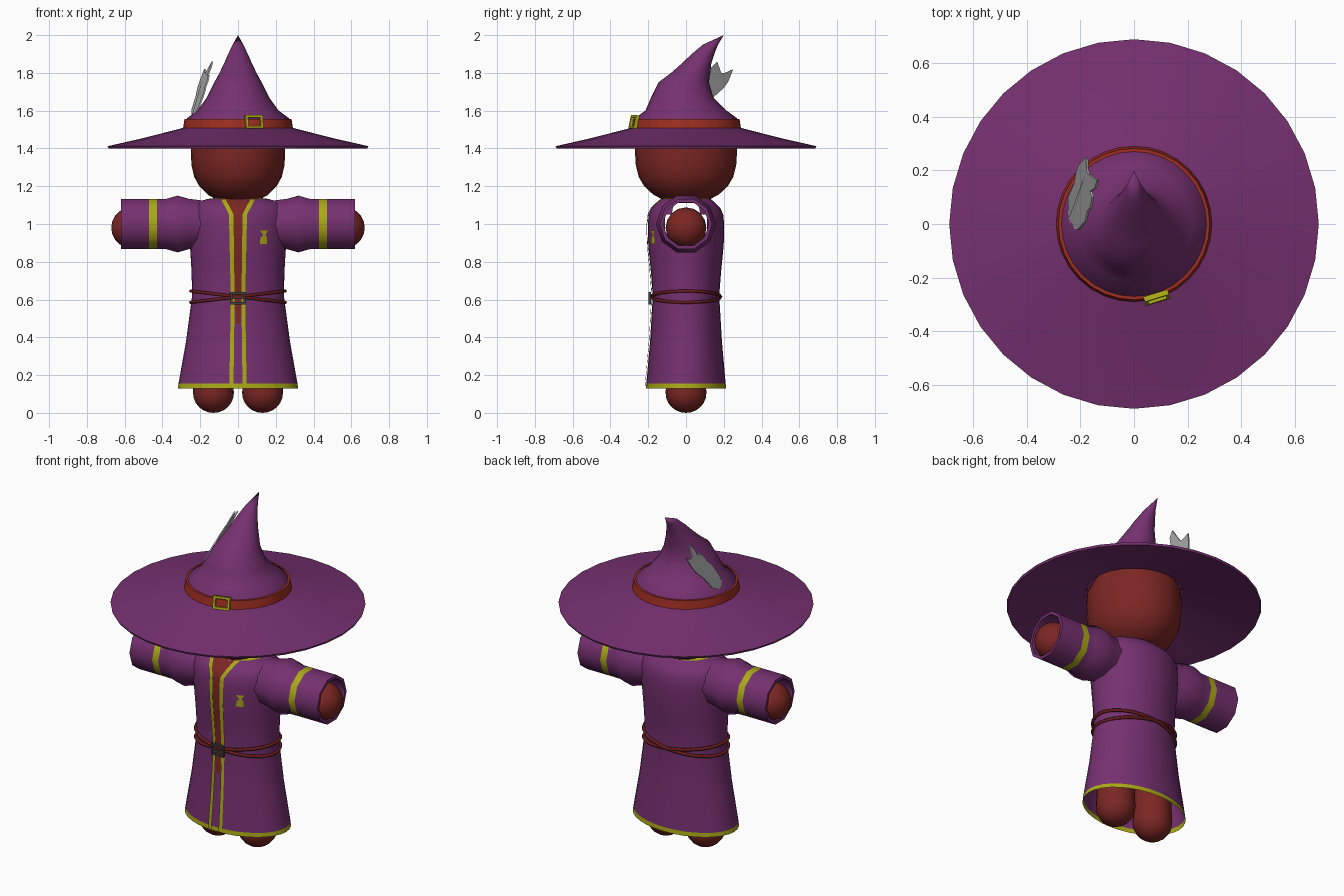
import bpy, bmesh, math
from mathutils import Matrix, Vector

if "Cube" in bpy.data.objects:
    bpy.data.objects.remove(bpy.data.objects["Cube"])


def material(name, rgb):
    m = bpy.data.materials.new(name)
    m.diffuse_color = (*rgb, 1)
    m.use_nodes = True
    m.node_tree.nodes["Principled BSDF"].inputs["Base Color"].default_value = m.diffuse_color
    return m


PURPLE = material("purple_cloth", (0.18, 0.03, 0.162))
YELLOW = material("yellow_trim", (0.40, 0.40, 0.008))
SKIN = material("red_brown_body", (0.20, 0.020, 0.017))
BAND = material("red_band", (0.34, 0.027, 0.015))
ROPE = material("dark_red_rope", (0.15, 0.012, 0.012))
GREY = material("grey_feather", (0.42, 0.42, 0.42))
DARK = material("dark_metal", (0.05, 0.05, 0.05))


def finish(name, bm, mats, angle=40, recalc=True):
    if recalc:
        bmesh.ops.recalc_face_normals(bm, faces=bm.faces)
    me = bpy.data.meshes.new(name)
    bm.to_mesh(me)
    bm.free()
    for m in mats:
        me.materials.append(m)
    ob = bpy.data.objects.new(name, me)
    bpy.context.collection.objects.link(ob)
    bpy.ops.object.select_all(action='DESELECT')
    ob.select_set(True)
    bpy.context.view_layer.objects.active = ob
    bpy.ops.object.shade_smooth_by_angle(angle=math.radians(angle))
    return ob


def loft(name, rings, n, mats, accent=(), xf=None, angle=40, cap=(False, False), hole=None):
    """Skin elliptical rings (z, centre y, rx, ry); bands listed in accent use mats[1]."""
    bm = bmesh.new()
    rows = []
    for z, cy, rx, ry in rings:
        if rx == 0:
            rows.append([bm.verts.new((0, cy, z))] * n)
            continue
        rows.append([bm.verts.new((rx * math.sin(2 * math.pi * i / n),
                                   cy - ry * math.cos(2 * math.pi * i / n), z)) for i in range(n)])
    for k, (a, b) in enumerate(zip(rows, rows[1:])):
        for i in range(n):
            j = (i + 1) % n
            vs = list(dict.fromkeys((a[i], a[j], b[j], b[i])))
            if hole and all(hole(v.co) for v in vs):
                continue
            bm.faces.new(vs).material_index = int(k in accent)
    if cap[0]:
        bm.faces.new(rows[0])
    if cap[1]:
        bm.faces.new(rows[-1])
    if xf:
        bm.transform(xf)
    return finish(name, bm, mats, angle)


# Hat: brim underside, rim, crown bending backwards
hat = [(1.495, 0, .265, .265), (1.40, 0, .685, .685), (1.412, 0, .69, .69), (1.455, 0, .50, .50),
       (1.512, 0, .278, .278), (1.56, 0, .27, .27), (1.60, 0, .215, .215), (1.67, -.02, .165, .165),
       (1.75, -.012, .125, .133), (1.80, .025, .098, .104), (1.85, .056, .074, .078),
       (1.90, .09, .052, .06), (1.95, .13, .028, .04), (2.0, .20, 0, 0)]
loft("hat", hat, 32, [PURPLE], angle=50)
loft("hat_band", [(1.507, 0, .275, .275), (1.507, 0, .291, .291), (1.557, 0, .283, .283),
                  (1.557, 0, .262, .262)], 32, [BAND])

# Head: rounded block tucked in the hat
head = [(1.11, .055), (1.13, .115), (1.155, .16), (1.20, .205), (1.25, .232), (1.31, .246),
        (1.38, .25), (1.48, .248), (1.54, .22), (1.57, .15)]
loft("head", [(z, 0, r, r * 1.08) for z, r in head], 24, [SKIN], cap=(True, True))

# Robe body
robe = [(.13, .318, .212), (.155, .315, .210), (.38, .275, .190), (.62, .243, .176), (.75, .246, .186),
        (.85, .252, .196), (.90, .256, .200), (.95, .260, .202), (1.0, .262, .202), (1.05, .262, .197),
        (1.085, .25, .182), (1.115, .22, .152), (1.133, .16, .13), (1.14, .10, .10)]


def robe_size(z):
    for a, b in zip(robe, robe[1:]):
        if z <= b[0]:
            t = max(0, (z - a[0]) / (b[0] - a[0]))
            return a[1] + t * (b[1] - a[1]), a[2] + t * (b[2] - a[2])
    return robe[-1][1:]


def robe_front(x, z):
    rx, ry = robe_size(z)
    return -ry * math.sqrt(max(0, 1 - (x / rx) ** 2))


# armholes keep the sleeves open to the inside
loft("robe", [(z, 0, rx, ry) for z, rx, ry in robe], 32, [PURPLE, YELLOW], (0, len(robe) - 2),
     hole=lambda c: abs(c.x) > .18 and math.hypot(c.y, c.z - 1.0) < .132)

# Sleeves with a shoulder puff, a stripe and a thick cuff
sleeve = [(.18, .13), (.26, .14), (.32, .158), (.38, .14), (.43, .139), (.47, .139),
          (.62, .139), (.62, .121), (.30, .121)]
for side, word in ((1, "right"), (-1, "left")):
    turn = Matrix.Translation((0, 0, 1.0)) @ Matrix.Rotation(side * math.pi / 2, 4, 'Y')
    loft(f"sleeve_{word}", [(x, 0, r, r) for x, r in sleeve], 10, [PURPLE, YELLOW], (4,), turn)

    # Hands and feet
    bm = bmesh.new()
    bmesh.ops.create_uvsphere(bm, u_segments=16, v_segments=10, radius=.108)
    bm.transform(Matrix.Translation((side * .563, 0, .98)) @ Matrix.Rotation(math.pi / 2, 4, 'Y'))
    finish(f"hand_{word}", bm, [SKIN])
    foot = [(.105 - .105 * math.cos(a), .108 * math.sin(a)) for a in (i * math.pi / 12 for i in range(7))]
    foot = [(z, 0, r, r) for z, r in foot] + [(.38, 0, .095, .095)]
    foot[0] = (0, 0, 0, 0)
    loft(f"leg_{word}", foot, 16, [SKIN], xf=Matrix.Translation((side * .13, 0, 0)), cap=(False, True))


def strip(name, path, off, mat, side=1, steps=40):
    """Thin plate on the robe front; path points are (x, z, half width) from top down."""
    bm = bmesh.new()
    top, low = path[0][1], path[-1][1]
    zs = {top + (low - top) * i / steps for i in range(steps + 1)}
    zs |= {p[1] for p in path} | {r[0] for r in robe if low < r[0] < top}
    prev = None
    for z in sorted(zs):
        for a, b in zip(path, path[1:]):
            if b[1] <= z <= a[1]:
                t = (a[1] - z) / (a[1] - b[1])
                x, w = a[0] + t * (b[0] - a[0]), a[2] + t * (b[2] - a[2])
                break
        row = [bm.verts.new((side * u, robe_front(u, z) - off, z)) for u in (x - w, x, x + w)]
        if prev:
            for i in (0, 1):
                f = bm.faces.new((prev[i], prev[i + 1], row[i + 1], row[i]))
                if side < 0:
                    f.normal_flip()
        prev = row
    finish(name, bm, [mat], recalc=False)


# Front opening, trims and chest badge
strip("front_opening", [(0, 1.135, .07), (0, 1.05, .026), (0, .60, .019), (0, .47, .012)], .003, SKIN)
for side, word in ((1, "right"), (-1, "left")):
    strip(f"front_trim_{word}", [(.078, 1.133, .012), (.036, 1.05, .012), (.028, .60, .010),
                                 (.035, .135, .011)], .007, YELLOW, side)
strip("badge_top", [(.137, .965, .021), (.139, .945, .007), (.139, .932, .011)], .006, YELLOW, steps=6)
strip("badge_base", [(.137, .932, .018), (.134, .895, .018)], .006, YELLOW, steps=4)

# Two tilted ropes crossing at front and back
for side, word in ((1, "first"), (-1, "second")):
    bm = bmesh.new()
    n, m = 32, 6
    rows = []
    for i in range(n):
        a = 2 * math.pi * i / n
        ring = []
        for k in range(m):
            b = 2 * math.pi * k / m
            d = .009 * math.cos(b)
            ring.append(bm.verts.new(((.25 + d) * math.sin(a), -(.183 + d) * math.cos(a),
                                      .615 + side * .03 * math.sin(a) + .009 * math.sin(b))))
        rows.append(ring)
    for i in range(n):
        p, q = rows[i], rows[(i + 1) % n]
        for k in range(m):
            bm.faces.new((p[k], p[(k + 1) % m], q[(k + 1) % m], q[k]))
    finish(f"belt_rope_{word}", bm, [ROPE], 70)


def buckle(name, w, h, t, d, xf, mat, bars=()):
    """Rectangular frame with optional horizontal bars."""
    bm = bmesh.new()
    parts = [(s * (w - t) / 2, 0, t, h) for s in (-1, 1)] + [(0, s * (h - t) / 2, w, t) for s in (-1, 1)]
    parts += [(0, z, w, t * .8) for z in bars]
    for x, z, sx, sz in parts:
        bmesh.ops.create_cube(bm, size=1, matrix=xf @ Matrix.Translation((x, 0, z))
                              @ Matrix.Diagonal((sx, d, sz, 1)))
    finish(name, bm, [mat], 30)


buckle("belt_buckle", .082, .066, .012, .014, Matrix.Translation((0, -.191, .607)), DARK, (0,))
buckle("hat_buckle", .095, .072, .013, .02, Matrix.Translation((.085, -.275, 1.54))
       @ Matrix.Rotation(.3, 4, 'Z') @ Matrix.Rotation(-.22, 4, 'X'), YELLOW)

# Feather: jagged leaning plate, outline as (y, z)
outline = [(-.02, 1.565), (.04, 1.575), (.10, 1.605), (.15, 1.675), (.20, 1.72), (.225, 1.755),
           (.25, 1.82), (.205, 1.80), (.187, 1.80), (.165, 1.86), (.135, 1.83), (.122, 1.785),
           (.10, 1.79), (.06, 1.755), (.05, 1.73), (.01, 1.69), (-.02, 1.62)]


def on_feather(y, z, off=0):
    return Vector((-.24 + .483 * (z - 1.56) - .243 * y - off, y, z))


bm = bmesh.new()
face = bm.faces.new([bm.verts.new(on_feather(*p, .004)) for p in outline])
ext = bmesh.ops.extrude_face_region(bm, geom=[face], use_keep_orig=True)
bmesh.ops.translate(bm, verts=[g for g in ext["geom"] if isinstance(g, bmesh.types.BMVert)], vec=(.008, 0, 0))
quill = [(-.03, 1.55), (.0, 1.55), (.18, 1.78)]
for off in (-.007, .007):
    bm.faces.new([bm.verts.new(on_feather(*p, off)) for p in quill])
finish("feather", bm, [GREY], 20)
